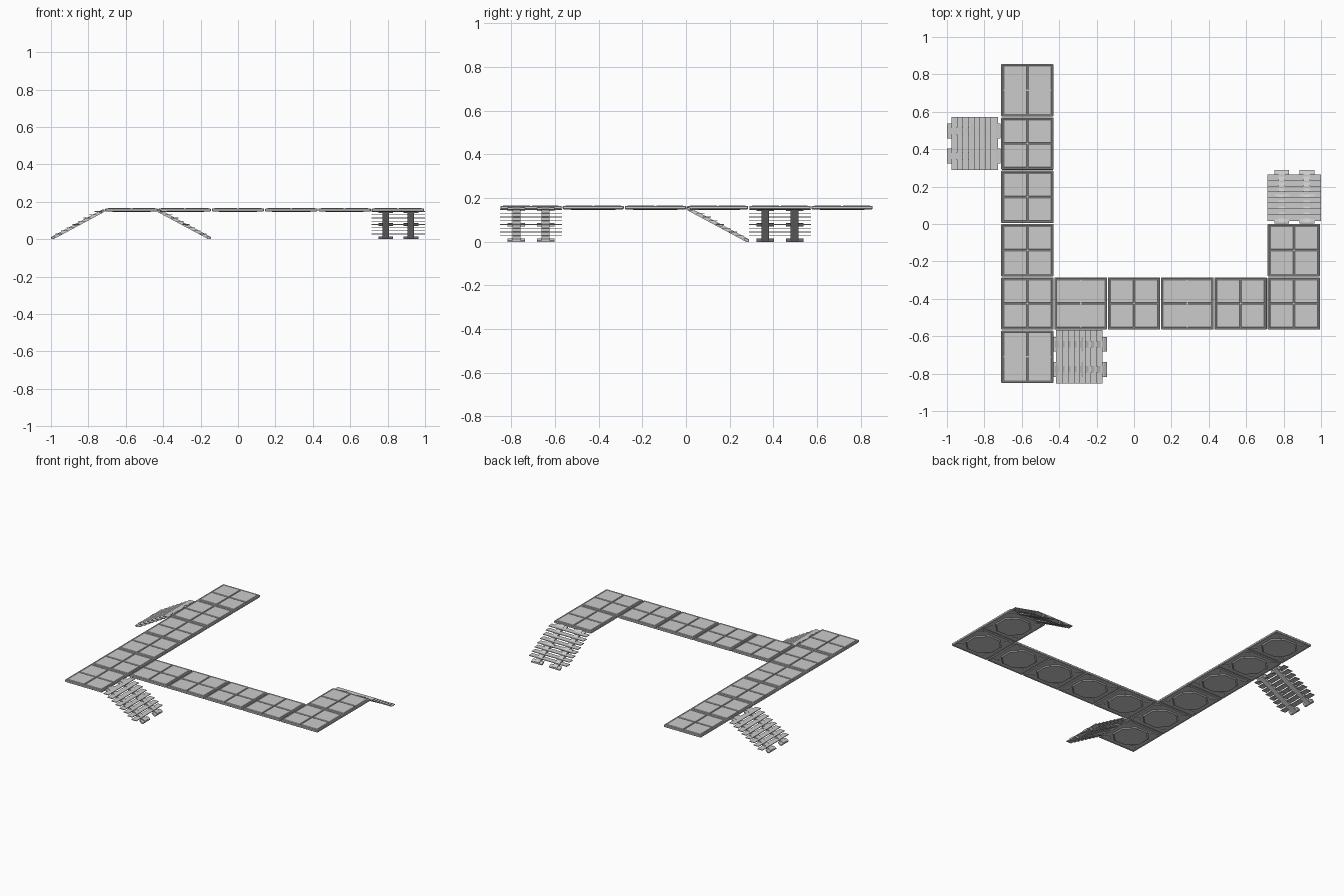
import bpy, bmesh, math
from mathutils import Matrix, Vector

if "Cube" in bpy.data.objects:
    bpy.data.objects.remove(bpy.data.objects["Cube"])

P = 0.285          # tile pitch
TOP = 0.166        # walkway height


def box(bm, x0, x1, y0, y1, z0, z1, bevel=0.0):
    mat = Matrix.Translation(((x0 + x1) / 2, (y0 + y1) / 2, (z0 + z1) / 2)) @ \
        Matrix.Diagonal((x1 - x0, y1 - y0, z1 - z0, 1))
    vs = bmesh.ops.create_cube(bm, size=1, matrix=mat)['verts']
    if bevel:
        es = list({e for v in vs for e in v.link_edges})
        bmesh.ops.bevel(bm, geom=es, offset=bevel, segments=1, affect='EDGES')


def prism(bm, pts, y0, y1):
    """Extrude an x/z outline between y0 and y1."""
    a = [bm.verts.new((x, y0, z)) for x, z in pts]
    b = [bm.verts.new((x, y1, z)) for x, z in pts]
    bm.faces.new(a)
    bm.faces.new(b[::-1])
    for i in range(len(pts)):
        j = (i + 1) % len(pts)
        bm.faces.new((a[i], b[i], b[j], a[j]))


def mesh_from(bm, name):
    bmesh.ops.recalc_face_normals(bm, faces=bm.faces)
    me = bpy.data.meshes.new(name)
    bm.to_mesh(me)
    bm.free()
    return me


def place(me, name, x, y, angle=0.0):
    ob = bpy.data.objects.new(name, me)
    ob.location = (x, y, 0)
    ob.rotation_euler.z = angle
    bpy.context.collection.objects.link(ob)


def make_tile():
    bm = bmesh.new()
    h, r = 0.140, 0.010
    # core slab
    box(bm, -h + .002, h - .002, -h + .002, h - .002, 0.151, 0.161)
    # raised rim on four sides
    for s in (-1, 1):
        a, b = sorted((s * h, s * (h - r)))
        box(bm, a, b, -h, h, 0.149, TOP - .001, 0.003)
        box(bm, -h, h, a, b, 0.149, TOP - .001, 0.003)
    # four deck plates
    n, g = h - r - .002, 0.003
    for sx in (-1, 1):
        for sy in (-1, 1):
            x0, x1 = sorted((sx * g, sx * n))
            y0, y1 = sorted((sy * g, sy * n))
            box(bm, x0, x1, y0, y1, 0.158, TOP, 0.002)
    # octagonal boss underneath
    bmesh.ops.create_cone(bm, cap_ends=True, segments=8, radius1=0.108, radius2=0.118,
                          depth=0.008,
                          matrix=Matrix.Translation((0, 0, 0.149)) @
                          Matrix.Rotation(math.pi / 8, 4, 'Z'))
    # corner gussets on the underside
    for i in range(4):
        m = Matrix.Rotation(i * math.pi / 2 + math.pi / 4, 4, 'Z') @ \
            Matrix.Translation((0.148, 0, 0.150)) @ Matrix.Diagonal((0.045, 0.03, 0.005, 1))
        bmesh.ops.create_cube(bm, size=1, matrix=m)
    return mesh_from(bm, "deck_tile")


def make_stringers():
    # sloping beams running down along +x from the deck edge
    bm = bmesh.new()
    for c in (-0.067, 0.067):
        prism(bm, [(0.0, 0.160), (0.008, 0.160), (0.285, 0.012), (0.285, 0.0),
                   (0.272, 0.0), (0.0, 0.146)], c - 0.018, c + 0.018)
        # foot, middle and top brackets
        for x, z in ((0.270, 0.003), (0.148, 0.073), (0.012, 0.143)):
            prism(bm, [(x - .012, z + .013), (x, z + .013), (x + .015, z + .004),
                       (x + .015, z - .003), (x + .003, z - .003)], c - .04, c + .04)
    return mesh_from(bm, "stair_stringers")


def make_treads():
    bm = bmesh.new()
    count = 8
    for i in range(count):
        z = 0.148 - i * 0.0172
        x = (0.160 - z) / 0.155 * 0.27
        box(bm, max(0, x - .008), min(.285, x + 0.030), -0.142, 0.142, z - .002, z + .002)
    return mesh_from(bm, "stair_treads")


# walkway tiles: long column, cross row, short return
tile = make_tile()
cells = [(-2, j) for j in range(-1, 5)] + [(i, 0) for i in range(-1, 4)] + [(3, 1)]
for i, j in cells:
    place(tile, "deck_tile", i * P, -0.425 + j * P)

# three staircases
stringers, treads = make_stringers(), make_treads()
for x, y, a in ((-0.715, 0.43, math.pi), (-0.43, -0.71, 0), (0.857, 0.003, math.pi / 2)):
    place(stringers, "stair_stringers", x, y, a)
    place(treads, "stair_treads", x, y, a)
